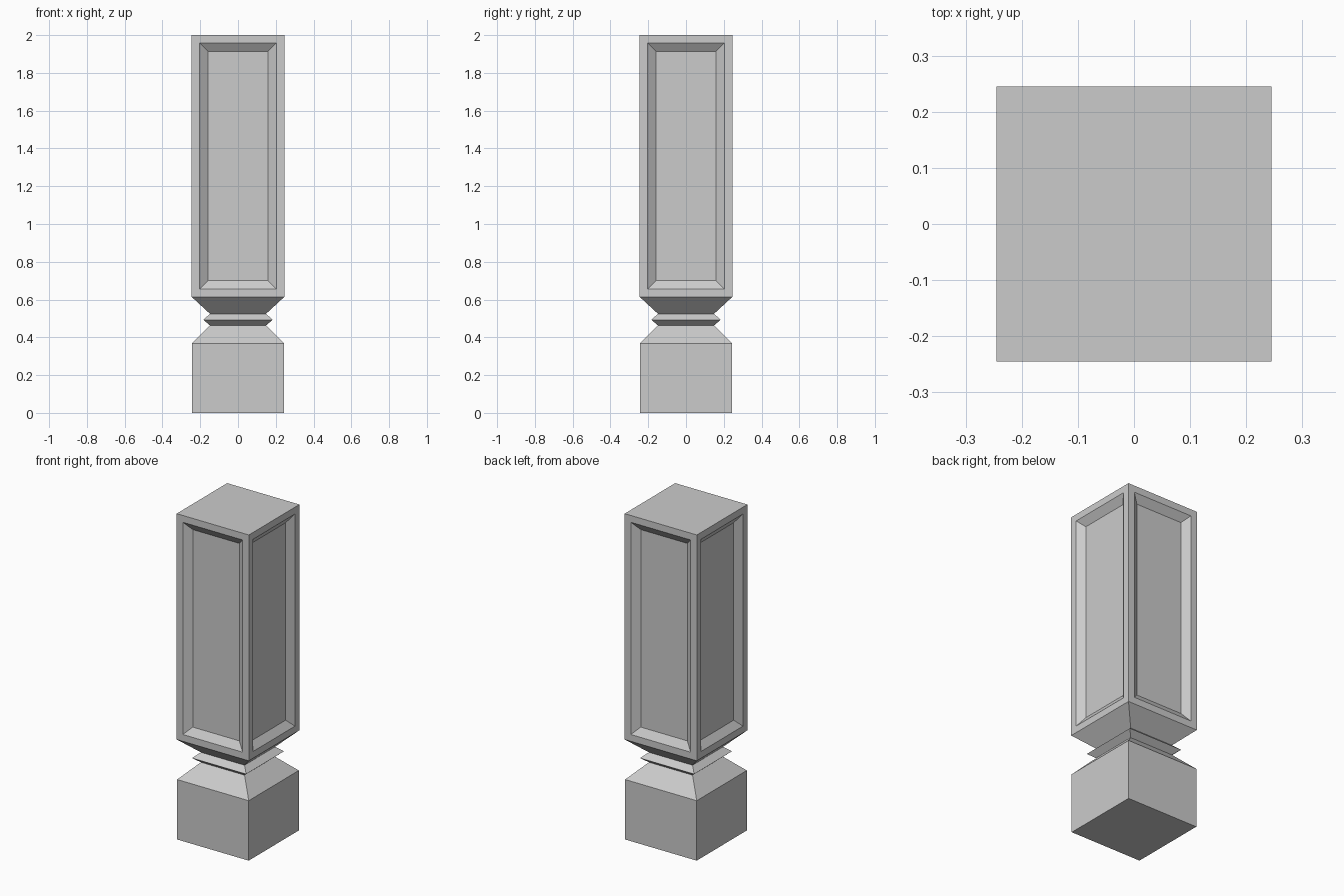
import bpy, bmesh

if "Cube" in bpy.data.objects:
    bpy.data.objects.remove(bpy.data.objects["Cube"])

# Square cross-sections from floor to top: (half width, height)
PROFILE = [
    (0.243, 0.0), (0.243, 0.368),    # plinth
    (0.148, 0.463),                  # slope up to the neck
    (0.184, 0.493), (0.148, 0.524),  # neck ridge
    (0.245, 0.614), (0.245, 2.0),    # shaft
]
CORNERS = [(-1, -1), (1, -1), (1, 1), (-1, 1)]

bm = bmesh.new()

# Loft the square sections into one closed post
rings = [[bm.verts.new((sx * h, sy * h, z)) for sx, sy in CORNERS]
         for h, z in PROFILE]
for low, high in zip(rings, rings[1:]):
    sides = [bm.faces.new((low[i], low[(i + 1) % 4], high[(i + 1) % 4], high[i]))
             for i in range(4)]
shaft_faces = sides
bm.faces.new(rings[0][::-1])
bm.faces.new(rings[-1])
bm.normal_update()

# Recessed panels on the shaft: flat border, then sloped sides going inward
bmesh.ops.inset_individual(bm, faces=shaft_faces, thickness=0.059, depth=0.0)
bm.normal_update()
bmesh.ops.inset_individual(bm, faces=shaft_faces, thickness=0.064, depth=-0.032)
bm.normal_update()

mesh = bpy.data.meshes.new("panelled_post")
bm.to_mesh(mesh)
bm.free()
bpy.context.collection.objects.link(bpy.data.objects.new("panelled_post", mesh))
